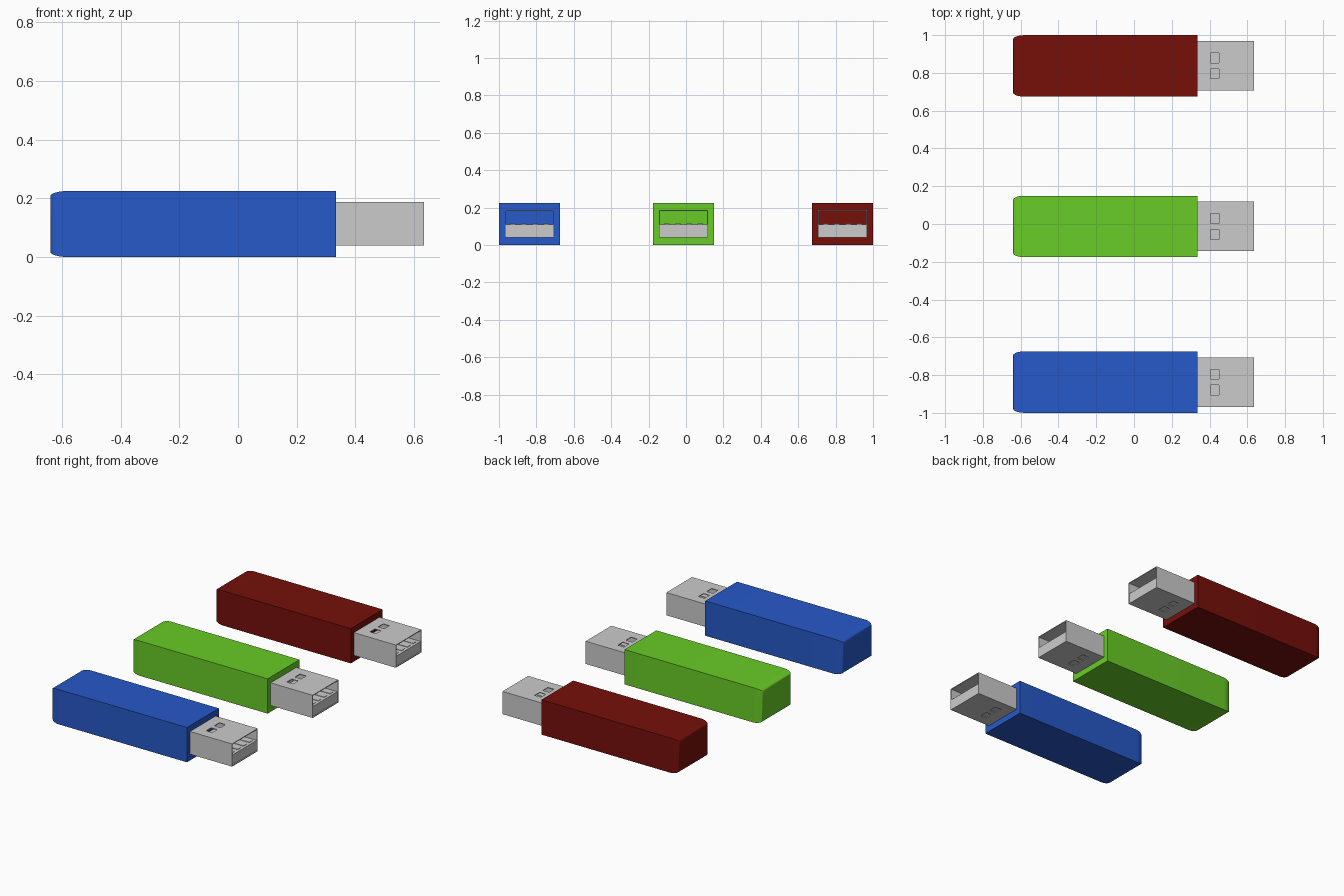
import bpy, bmesh, math

if "Cube" in bpy.data.objects:
    bpy.data.objects.remove(bpy.data.objects["Cube"])

BODY_W, BODY_H = 0.325, 0.225
X_BACK, X_FRONT, X_TIP = -0.64, 0.335, 0.635
PLUG_W, PLUG_Z0, PLUG_Z1 = 0.262, 0.04, 0.187
WALL = 0.005


def make_object(name, bm, mat=None):
    bmesh.ops.recalc_face_normals(bm, faces=bm.faces[:])
    mesh = bpy.data.meshes.new(name)
    bm.to_mesh(mesh)
    bm.free()
    ob = bpy.data.objects.new(name, mesh)
    bpy.context.collection.objects.link(ob)
    if mat:
        mesh.materials.append(mat)
    return ob


def add_box(bm, x, y, z):
    verts = bmesh.ops.create_cube(bm, size=1)["verts"]
    for v in verts:
        for i, (lo, hi) in enumerate((x, y, z)):
            v.co[i] = lo if v.co[i] < 0 else hi


def cut(ob, boxes):
    # subtract each box in turn, leaving no cutters behind
    for box in boxes:
        bm = bmesh.new()
        add_box(bm, *box)
        cutter = make_object("cutter", bm)
        cutter.hide_render = True
        mod = ob.modifiers.new("cut", "BOOLEAN")
        mod.operation, mod.solver, mod.object = "DIFFERENCE", "EXACT", cutter
        bpy.context.view_layer.objects.active = ob
        bpy.ops.object.modifier_apply(modifier=mod.name)
        bpy.data.objects.remove(cutter)


def make_body(colour, cy, mat):
    # rectangular sections, narrowing elliptically at the closed end
    bm = bmesh.new()
    sections = [(X_FRONT, 0.0)]
    for i in range(9):
        a = math.pi / 2 * i / 8
        sections.append((X_BACK + 0.06 * (1 - math.sin(a)), 1 - math.cos(a)))
    rings = []
    for x, t in sections:
        w, h = BODY_W / 2 - 0.022 * t, BODY_H / 2 - 0.018 * t
        rings.append([bm.verts.new((x, cy + sy * w, BODY_H / 2 + sz * h))
                      for sy, sz in ((-1, -1), (1, -1), (1, 1), (-1, 1))])
    for a, b in zip(rings, rings[1:]):
        for k in range(4):
            n = (k + 1) % 4
            bm.faces.new((a[k], a[n], b[n], b[k]))
    bm.faces.new(rings[0])
    bm.faces.new(rings[-1])
    ob = make_object(colour + "_body", bm, mat)
    bpy.ops.object.select_all(action="DESELECT")
    ob.select_set(True)
    bpy.context.view_layer.objects.active = ob
    bpy.ops.object.shade_smooth_by_angle(angle=math.radians(30))


def make_plug(colour, cy):
    # thin metal sleeve, open at the tip, two square holes above and below
    half = PLUG_W / 2
    bm = bmesh.new()
    add_box(bm, (X_FRONT - 0.02, X_TIP), (cy - half, cy + half), (PLUG_Z0, PLUG_Z1))
    sleeve = make_object(colour + "_plug_sleeve", bm)
    cavity = ((X_FRONT, X_TIP + 0.1), (cy - half + WALL, cy + half - WALL),
              (PLUG_Z0 + WALL, PLUG_Z1 - WALL))
    holes = [((0.405, 0.45), (cy + s * 0.042 - 0.026, cy + s * 0.042 + 0.026), z)
             for s in (-1, 1)
             for z in ((PLUG_Z1 - 0.02, PLUG_Z1 + 0.02), (PLUG_Z0 - 0.02, PLUG_Z0 + 0.02))]
    cut(sleeve, [cavity] + holes)

    # tongue filling the lower half of the opening
    bm = bmesh.new()
    add_box(bm, (X_FRONT - 0.01, X_TIP - 0.003), (cy - half + 0.004, cy + half - 0.004),
            (PLUG_Z0 + 0.007, 0.111))
    make_object(colour + "_plug_tongue", bm)

    # four flat contacts on the tongue
    bm = bmesh.new()
    for i in range(4):
        y = cy + (i - 1.5) * 0.06
        add_box(bm, (0.38, 0.615), (y - 0.015, y + 0.015), (0.109, 0.114))
    make_object(colour + "_plug_contacts", bm)


for colour, cy, rgb in (("blue", -0.837, (0.02, 0.10, 0.58)),
                        ("green", -0.013, (0.14, 0.60, 0.02)),
                        ("red", 0.837, (0.18, 0.005, 0.003))):
    mat = bpy.data.materials.new(colour + "_plastic")
    mat.diffuse_color = (*rgb, 1)
    mat.use_nodes = True
    mat.node_tree.nodes["Principled BSDF"].inputs["Base Color"].default_value = mat.diffuse_color
    make_body(colour, cy, mat)
    make_plug(colour, cy)
